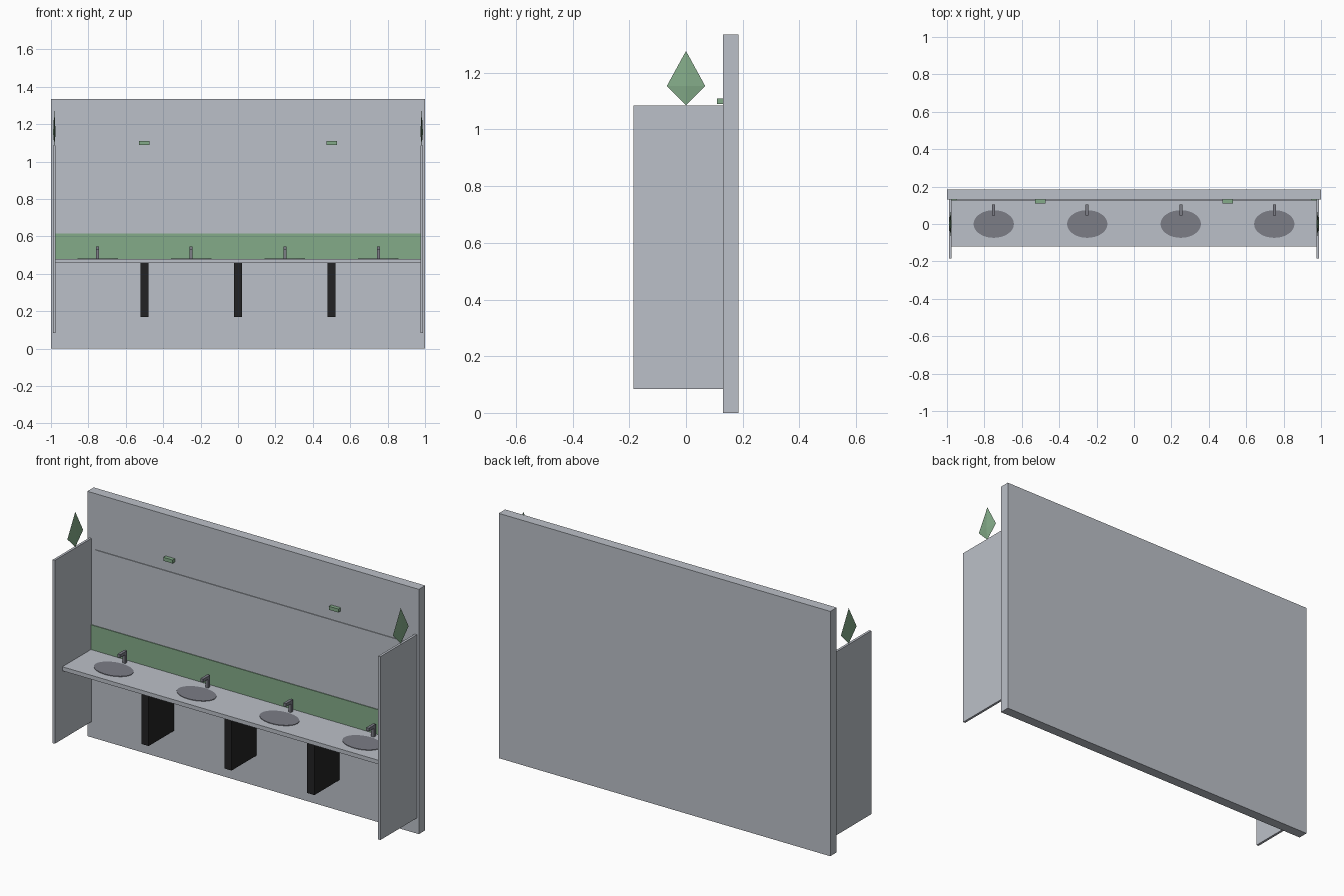
import bpy, bmesh, math

if "Cube" in bpy.data.objects:
    bpy.data.objects.remove(bpy.data.objects["Cube"])


def material(name, rgb):
    m = bpy.data.materials.new(name)
    m.diffuse_color = (*rgb, 1)
    m.use_nodes = True
    m.node_tree.nodes["Principled BSDF"].inputs["Base Color"].default_value = m.diffuse_color
    return m


GREY = material("pale_grey", (0.50, 0.53, 0.58))
GREEN = material("sage_green", (0.23, 0.41, 0.25))
BLACK = material("black", (0.016, 0.016, 0.017))
STEEL = material("dark_steel", (0.20, 0.205, 0.24))


def finish(name, bm, mat):
    bmesh.ops.recalc_face_normals(bm, faces=bm.faces)
    me = bpy.data.meshes.new(name)
    bm.to_mesh(me)
    bm.free()
    me.materials.append(mat)
    ob = bpy.data.objects.new(name, me)
    bpy.context.collection.objects.link(ob)
    return ob


def box(name, x, y, z, mat):
    """Box from (min, max) ranges on each axis."""
    bm = bmesh.new()
    bmesh.ops.create_cube(bm, size=1)
    for v in bm.verts:
        v.co = [(r[0] + r[1]) / 2 + c * (r[1] - r[0]) for c, r in zip(v.co, (x, y, z))]
    return finish(name, bm, mat)


def prism(name, profile, x, mat):
    """Extrude a (y, z) profile along x."""
    bm = bmesh.new()
    f = bm.faces.new([bm.verts.new((x[0], py, pz)) for py, pz in profile])
    ext = bmesh.ops.extrude_face_region(bm, geom=[f])
    verts = [e for e in ext["geom"] if isinstance(e, bmesh.types.BMVert)]
    bmesh.ops.translate(bm, verts=verts, vec=(x[1] - x[0], 0, 0))
    return finish(name, bm, mat)


# Wall, mirror and backsplash
box("back_wall", (-1, 1), (0.13, 0.185), (0, 1.335), GREY)
box("mirror", (-0.95, 0.95), (0.126, 0.132), (0.64, 1.03), GREY)
box("backsplash", (-0.975, 0.975), (0.126, 0.132), (0.478, 0.615), GREEN)

# Counter
box("counter", (-0.978, 0.978), (-0.12, 0.13), (0.458, 0.48), GREY)

# Supports under the counter
for x in (-0.5, 0, 0.5):
    box("support", (x - 0.022, x + 0.022), (-0.087, 0.131), (0.168, 0.459), BLACK)

# Basins and L-shaped taps
for x in (-0.75, -0.25, 0.25, 0.75):
    bm = bmesh.new()
    bmesh.ops.create_cone(bm, cap_ends=True, segments=32, radius1=1, radius2=1, depth=1)
    bmesh.ops.scale(bm, verts=bm.verts, vec=(0.108, 0.074, 0.004))
    bmesh.ops.translate(bm, verts=bm.verts, vec=(x, 0, 0.481))
    finish("basin", bm, STEEL)
    prism("tap", [(0.105, 0.479), (0.105, 0.545), (0.045, 0.545),
                  (0.045, 0.528), (0.088, 0.528), (0.088, 0.479)],
          (x - 0.008, x + 0.008), STEEL)

# Side panels, kite ornaments and lamps
for s in (-1, 1):
    cx = s * 0.982
    box("side_panel", (cx - 0.0065, cx + 0.0065), (-0.185, 0.131), (0.085, 1.085), GREY)
    bm = bmesh.new()
    ring = [bm.verts.new((cx + 0.007 * math.cos(a), 0.068 * math.sin(a), 1.153))
            for a in (i * math.pi / 2 for i in range(4))]
    for tip_z in (1.085, 1.277):
        tip = bm.verts.new((cx, 0, tip_z))
        for i in range(4):
            bm.faces.new((ring[i], ring[(i + 1) % 4], tip))
    finish("kite_ornament", bm, GREEN)
    box("lamp", (s * 0.5 - 0.028, s * 0.5 + 0.028), (0.11, 0.131), (1.09, 1.109), GREEN)
